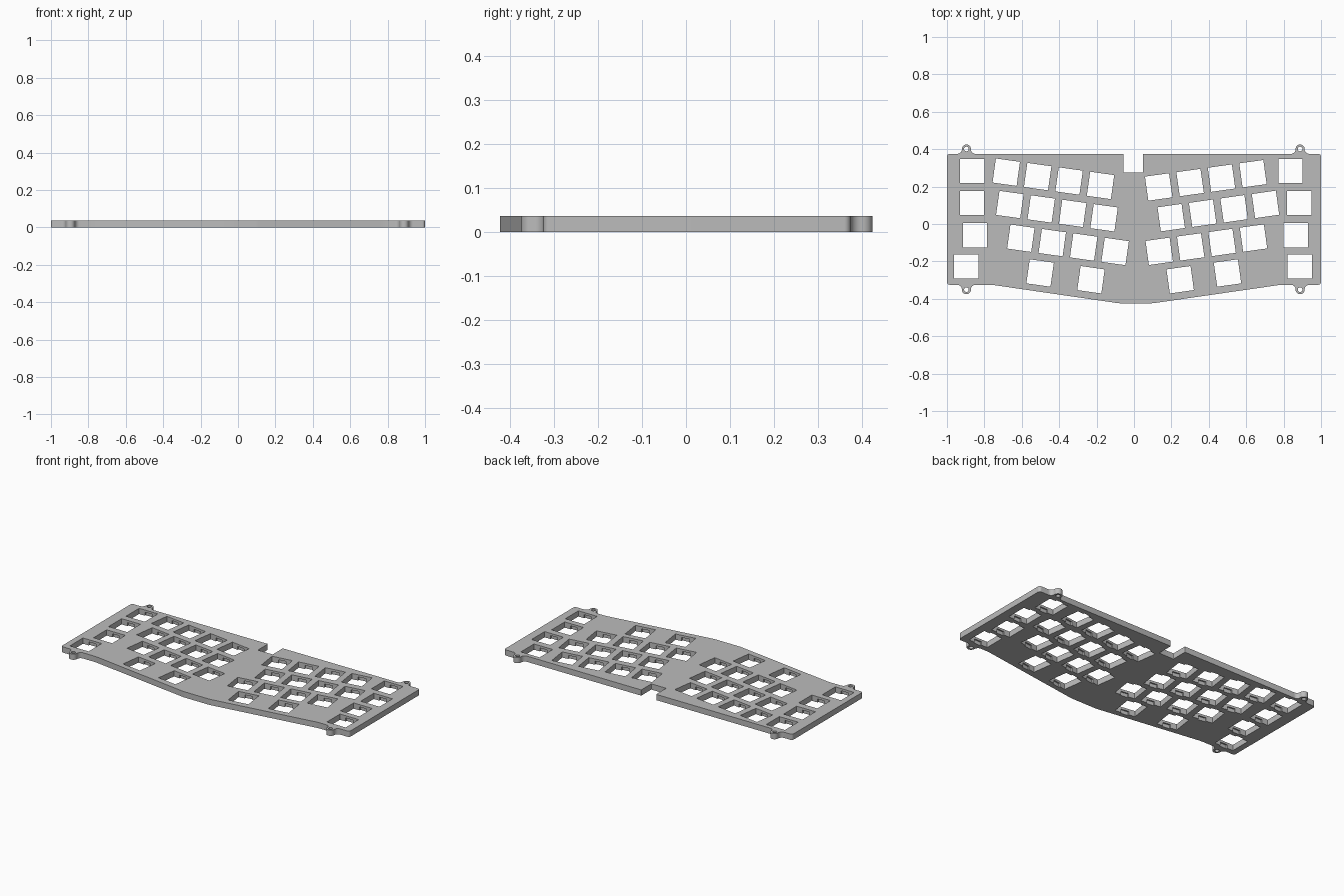
import bpy
import bmesh
import math
from mathutils import Vector, Matrix

cube = bpy.data.objects.get("Cube")
if cube:
    bpy.data.objects.remove(cube, do_unlink=True)

THICK = 0.036
KEY = 0.13          # switch opening
STEP = 0.168        # key pitch
TILT = math.radians(8)

grey = bpy.data.materials.new("plate grey")
grey.use_nodes = True
COLOUR = (0.5, 0.5, 0.5, 1)
grey.diffuse_color = COLOUR
grey.node_tree.nodes["Principled BSDF"].inputs["Base Color"].default_value = COLOUR


def prism(name, loops, z0, z1):
    """Extrude closed outlines between two heights."""
    bm = bmesh.new()
    for loop in loops:
        low = [bm.verts.new((x, y, z0)) for x, y in loop]
        high = [bm.verts.new((x, y, z1)) for x, y in loop]
        bm.faces.new(low)
        bm.faces.new(high)
        for i in range(len(loop)):
            j = (i + 1) % len(loop)
            bm.faces.new((low[i], low[j], high[j], high[i]))
    bmesh.ops.recalc_face_normals(bm, faces=bm.faces)
    mesh = bpy.data.meshes.new(name)
    bm.to_mesh(mesh)
    bm.free()
    mesh.materials.append(grey)
    obj = bpy.data.objects.new(name, mesh)
    bpy.context.collection.objects.link(obj)
    return obj


def rounded(points, steps=8):
    """Replace each (x, y, radius) corner by an arc."""
    out = []
    for i, (x, y, r) in enumerate(points):
        p = Vector((x, y))
        if r == 0:
            out.append((x, y))
            continue
        u = (Vector(points[i - 1][:2]) - p).normalized()
        v = (Vector(points[(i + 1) % len(points)][:2]) - p).normalized()
        half = u.angle(v) / 2
        c = p + (u + v).normalized() * r / math.sin(half)
        a = p + u * r / math.tan(half) - c
        b = p + v * r / math.tan(half) - c
        full = math.atan2(a.x * b.y - a.y * b.x, a.dot(b))
        for k in range(steps + 1):
            out.append(tuple(c + Matrix.Rotation(full * k / steps, 2) @ a))
    return out


def tab(cx, base, tip, direction):
    """Screw ear with filleted neck."""
    s = direction
    return [(cx - s * 0.024, base, 0.025), (cx - s * 0.024, tip, 0.0235),
            (cx + s * 0.024, tip, 0.0235), (cx + s * 0.024, base, 0.025)]


def rect(cx, cy, w, h, angle):
    rot = Matrix.Rotation(angle, 2)
    return [tuple(Vector((cx, cy)) + rot @ Vector((sx * w / 2, sy * h / 2)))
            for sx, sy in ((-1, -1), (1, -1), (1, 1), (-1, 1))]


def circle(cx, cy, r, n=24):
    return [(cx + r * math.cos(2 * math.pi * k / n), cy + r * math.sin(2 * math.pi * k / n))
            for k in range(n)]


# Plate outline, counter-clockwise, with cable notch at the back
BACK, FRONT, LOW = 0.375, -0.325, -0.424
TAB_X = (-0.896, 0.888)
outline = [(-1, FRONT, 0.015)] + tab(TAB_X[0], FRONT, -0.375, 1)
outline += [(-0.76, FRONT, 0.3), (-0.08, LOW, 0.2), (0.1, LOW, 0.2), (0.785, FRONT, 0.3)]
outline += tab(TAB_X[1], FRONT, -0.375, 1) + [(1, FRONT, 0.015), (1, BACK, 0.015)]
outline += tab(TAB_X[1], BACK, 0.425, -1)
outline += [(0.048, BACK, 0.004), (0.048, 0.275, 0.004),
            (-0.055, 0.275, 0.004), (-0.055, BACK, 0.004)]
outline += tab(TAB_X[0], BACK, 0.425, -1) + [(-1, BACK, 0.015)]
plate = prism("switch_plate", [rounded(outline)], 0, THICK)

# Key positions: straight outer columns, then tilted blocks
keys = []
for y, left, right in ((0.283, -0.865, 0.837), (0.112, -0.866, 0.883),
                       (-0.06, -0.85, 0.864), (-0.227, -0.897, 0.886)):
    keys += [(left, y, 0), (right, y, 0)]
for x, y in ((-0.683, 0.277), (-0.664, 0.104), (-0.605, -0.076)):
    keys += [(x + k * STEP, y - k * STEP * math.tan(TILT), -TILT) for k in range(4)]
for x, y in ((0.132, 0.198), (0.199, 0.034), (0.135, -0.146)):
    keys += [(x + k * STEP, y + k * STEP * math.tan(TILT), TILT) for k in range(4)]
keys += [(-0.502, -0.262, -TILT), (-0.23, -0.298, -TILT),
         (0.247, -0.298, TILT), (0.5, -0.262, TILT)]

# Through openings, screw holes and the clip recesses underneath
openings = [rect(x, y, KEY, KEY, a) for x, y, a in keys]
openings += [circle(x, y, 0.0125) for x in TAB_X for y in (0.401, -0.351)]
recesses = [rect(x, y, 0.05, KEY + 0.018, a) for x, y, a in keys]
cutters = [prism("opening_cutter", openings, -0.05, 0.1),
           prism("clip_recess_cutter", recesses, -0.05, THICK - 0.014)]

bpy.ops.object.select_all(action='DESELECT')
plate.select_set(True)
bpy.context.view_layer.objects.active = plate
for cutter in cutters:
    cutter.hide_render = True
    mod = plate.modifiers.new(cutter.name, 'BOOLEAN')
    mod.operation = 'DIFFERENCE'
    mod.solver = 'EXACT'
    mod.object = cutter
    bpy.ops.object.modifier_apply(modifier=mod.name)
    bpy.data.objects.remove(cutter, do_unlink=True)

bpy.ops.object.shade_smooth_by_angle(angle=math.radians(30))
